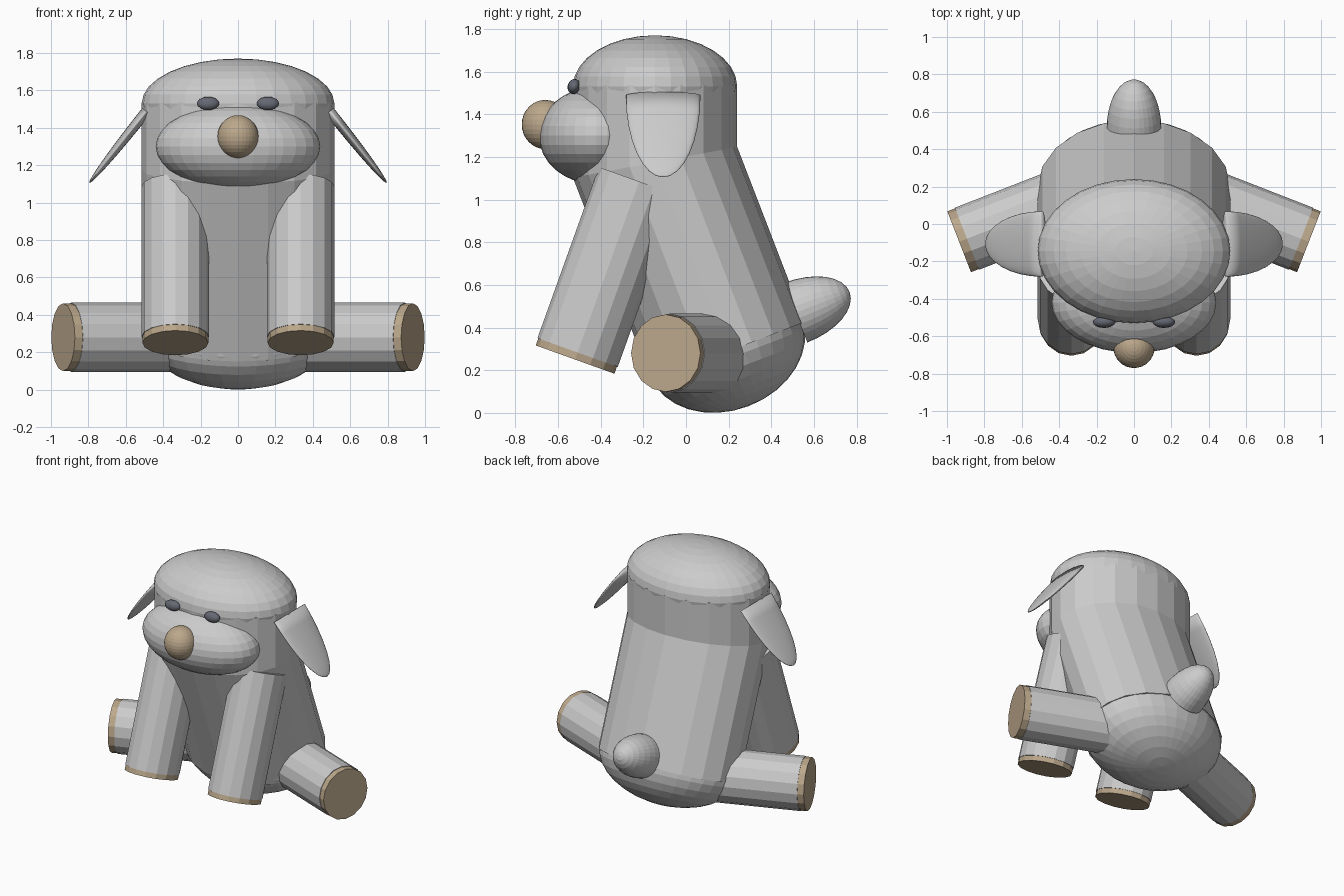
import bpy, bmesh, math
from mathutils import Matrix, Vector as V

if "Cube" in bpy.data.objects:
    bpy.data.objects.remove(bpy.data.objects["Cube"])


def material(name, rgb):
    m = bpy.data.materials.new(name)
    m.diffuse_color = (*rgb, 1)
    m.use_nodes = True
    m.node_tree.nodes["Principled BSDF"].inputs["Base Color"].default_value = m.diffuse_color
    return m


TAN = material("tan", (0.50, 0.39, 0.26))
DARK = material("dark", (0.13, 0.14, 0.17))


def finish(name, bm, mat=None, smooth=False):
    bmesh.ops.recalc_face_normals(bm, faces=bm.faces)
    me = bpy.data.meshes.new(name)
    bm.to_mesh(me)
    bm.free()
    ob = bpy.data.objects.new(name, me)
    bpy.context.collection.objects.link(ob)
    if mat:
        me.materials.append(mat)
    for p in me.polygons:
        p.use_smooth = smooth
    return ob


def frame(loc, zdir, xdir):
    z = V(zdir).normalized()
    x = V(xdir).normalized()
    y = z.cross(x)
    m = Matrix((x, y, z)).transposed().to_4x4()
    m.translation = V(loc)
    return m


def ellipsoid(name, loc, radii, zdir=(0, 0, 1), xdir=(1, 0, 0), half=False,
              mat=None, smooth=False, seg=32):
    bm = bmesh.new()
    bmesh.ops.create_uvsphere(bm, u_segments=seg, v_segments=seg // 2, radius=1)
    if half:
        low = [v for v in bm.verts if v.co.z < -1e-4]
        bmesh.ops.delete(bm, geom=low, context='VERTS')
        bmesh.ops.holes_fill(bm, edges=[e for e in bm.edges if e.is_boundary])
    bm.transform(frame(loc, zdir, xdir) @ Matrix.Diagonal((*radii, 1)))
    return finish(name, bm, mat, smooth)


def rod(name, a, b, rx, ry, xdir, mat=None, sides=16):
    a, b = V(a), V(b)
    bm = bmesh.new()
    bmesh.ops.create_cone(bm, cap_ends=True, segments=sides, radius1=1, radius2=1,
                          depth=(b - a).length)
    bm.transform(frame((a + b) / 2, b - a, xdir) @ Matrix.Diagonal((rx, ry, 1, 1)))
    return finish(name, bm, mat)


def limb(name, side, top, foot, rx, ry, xdir, pad):
    # grey tube with a tan pad on its end
    top, foot = V(top), V(foot)
    joint = foot + (top - foot).normalized() * pad
    rod(name + side, top, joint, rx, ry, xdir)
    rod(name + "_pad" + side, joint, foot, rx * 0.98, ry * 0.98, xdir, TAN)


# torso: bent oval tube, upright at the neck and leaning back below
N = 20
RX, RY = 0.515, 0.385
bm = bmesh.new()
rings = []
for cy, cz, vy, vz in [(-0.145, 1.535, RY, 0), (-0.145, 1.175, RY, 0.072),
                       (0.197, 0.288, RY * 0.934, RY * 0.358)]:
    ring = []
    for i in range(N):
        t = 2 * math.pi * i / N
        c, s = math.cos(t), math.sin(t)
        ring.append(bm.verts.new((RX * c, cy + vy * s, cz + vz * s)))
    rings.append(ring)
for r0, r1 in zip(rings, rings[1:]):
    for i in range(N):
        j = (i + 1) % N
        bm.faces.new((r0[i], r0[j], r1[j], r1[i]))
bm.faces.new(rings[0])
bm.faces.new(rings[-1])
finish("torso", bm)

# rounded ends of the torso
ellipsoid("head_dome", (0, -0.145, 1.53), (RX, RY, 0.24))
ellipsoid("rump", (0, 0.187, 0.312), (0.51, 0.382, 0.30), zdir=(0, -0.358, 0.934))

# face
ellipsoid("muzzle", (0, -0.42, 1.30), (0.44, 0.27, 0.228))
ellipsoid("nose", (0, -0.66, 1.352), (0.11, 0.11, 0.115), mat=TAN)

# tail
ellipsoid("tail", (0, 0.515, 0.47), (0.146, 0.15, 0.27), zdir=(0, 0.934, 0.358), half=True)

for s, side in ((-1, "_left"), (1, "_right")):
    ellipsoid("eye" + side, (s * 0.16, -0.525, 1.53), (0.06, 0.03, 0.036),
              zdir=(0, 0.3, 0.95), mat=DARK, smooth=True, seg=16)
    # thin drooping ear
    ellipsoid("ear" + side, (s * 0.49, -0.107, 1.488), (0.175, 0.028, 0.49),
              zdir=(s * 0.305, 0, -0.383), xdir=(0, 1, 0), half=True, smooth=True)
    limb("front_leg", side, (s * 0.335, -0.22, 1.085), (s * 0.335, -0.52, 0.25),
         0.18, 0.20, (1, 0, 0), 0.035)
    limb("hind_leg", side, (s * 0.28, 0.16, 0.28), (s * 0.935, -0.095, 0.28),
         0.185, 0.178, (0, 0, 1), 0.045)
